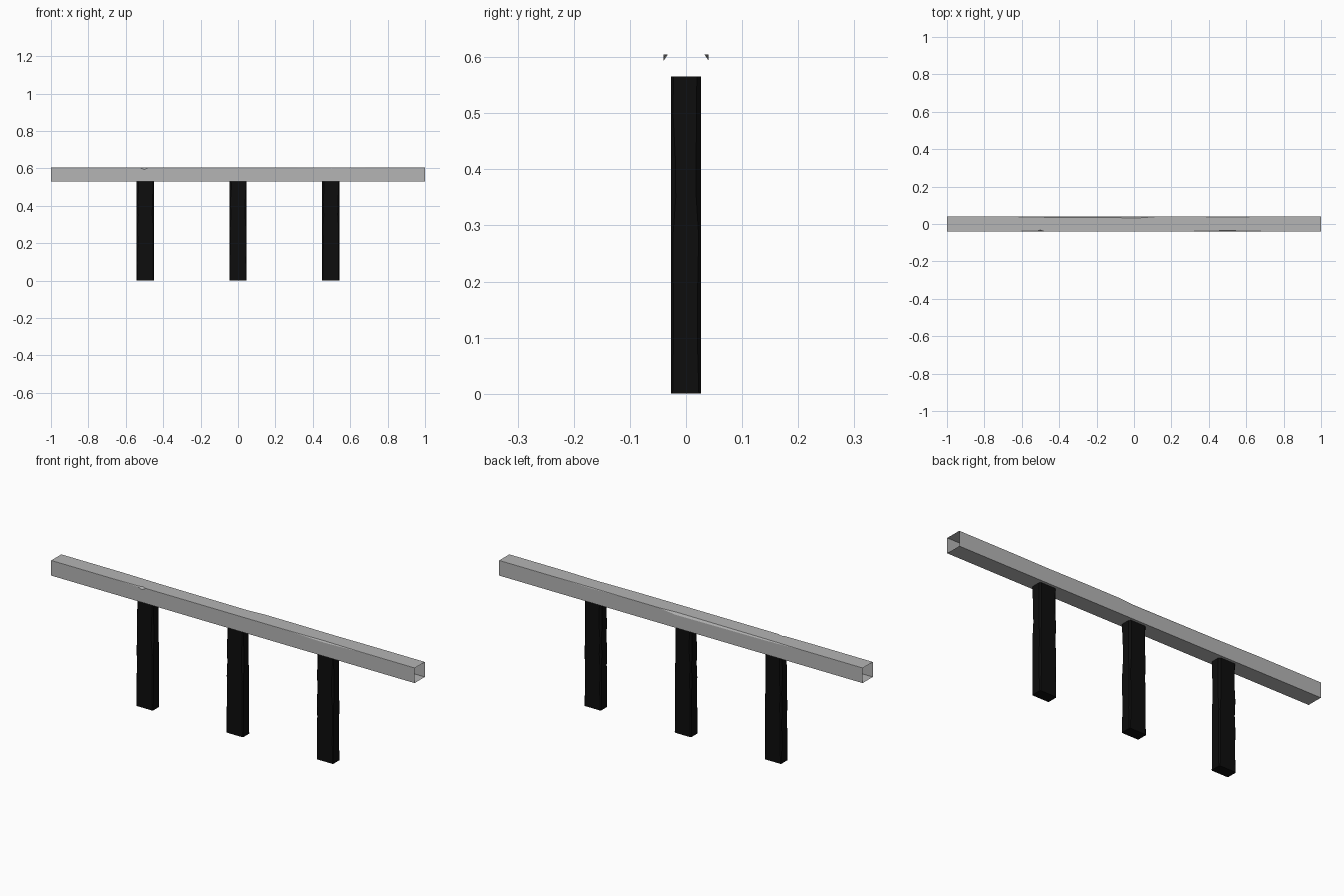
import bpy
import bmesh
import random

cube = bpy.data.objects.get("Cube")
if cube:
    bpy.data.objects.remove(cube, do_unlink=True)


def make_material(name, value):
    mat = bpy.data.materials.new(name)
    mat.use_nodes = True
    color = (value, value, value, 1)
    mat.diffuse_color = color
    shader = mat.node_tree.nodes["Principled BSDF"]
    shader.inputs["Base Color"].default_value = color
    shader.inputs["Roughness"].default_value = 0.8
    return mat


def loft(name, rings, mat, capped):
    """Skin a list of equal-length rings; leave the ends open unless capped."""
    bm = bmesh.new()
    loops = [[bm.verts.new(p) for p in ring] for ring in rings]
    n = len(loops[0])
    for a, b in zip(loops, loops[1:]):
        for i in range(n):
            j = (i + 1) % n
            bm.faces.new((a[i], a[j], b[j], b[i]))
    if capped:
        bm.faces.new(loops[0][::-1])
        bm.faces.new(loops[-1])
    bmesh.ops.recalc_face_normals(bm, faces=bm.faces)
    mesh = bpy.data.meshes.new(name)
    bm.to_mesh(mesh)
    bm.free()
    mesh.materials.append(mat)
    obj = bpy.data.objects.new(name, mesh)
    bpy.context.collection.objects.link(obj)
    return obj


grey = make_material("weathered grey", 0.46)
black = make_material("charred black", 0.004)

# Rail: open square tube, with worn chips along its two top edges
HALF, BOTTOM, TOP = 0.04, 0.53, 0.605


def rail_ring(x, front, back):
    f, b = max(front, 0.05), max(back, 0.05)
    outline = [(-HALF, BOTTOM), (HALF, BOTTOM),
               (HALF, TOP - 0.012 * b), (HALF - 0.008 * b, TOP),
               (-HALF + 0.008 * f, TOP), (-HALF, TOP - 0.012 * f)]
    return [(x, y, z) for y, z in outline]


# Position along the rail, then front and back chip depth
wear = [(-1, 0, 0), (-0.66, 0, 0), (-0.52, 0.3, 0.4), (-0.5, 1, 0.4),
        (-0.48, 0, 0.5), (0.03, 0, 0.9), (0.12, 0, 0), (0.3, 0.1, 0),
        (0.5, 0.6, 0.3), (0.7, 0.1, 0), (1, 0, 0)]
loft("rail", [rail_ring(*w) for w in wear], grey, False)

# Posts: solid planks with unevenly worn vertical corners
HX, HY = 0.046, 0.027
levels = [0, 0.1, 0.21, 0.28, 0.35, 0.42, 0.5, 0.565]
random.seed(4)
corner_wear = [[random.uniform(0.003, 0.006 + 0.012 * z) for c in range(4)]
               for z in levels]


def post_ring(cx, z, cuts):
    ring = []
    for (sx, sy), c in zip([(-1, -1), (1, -1), (1, 1), (-1, 1)], cuts):
        pair = [(cx + sx * (HX - c), sy * HY, z), (cx + sx * HX, sy * (HY - c), z)]
        # Swap alternate corners to keep the outline running one way
        ring += pair if sx * sy < 0 else pair[::-1]
    return ring


for label, x in (("right", -0.496), ("middle", 0), ("left", 0.496)):
    rings = [post_ring(x, z, cuts) for z, cuts in zip(levels, corner_wear)]
    loft(label + "_post", rings, black, True)
